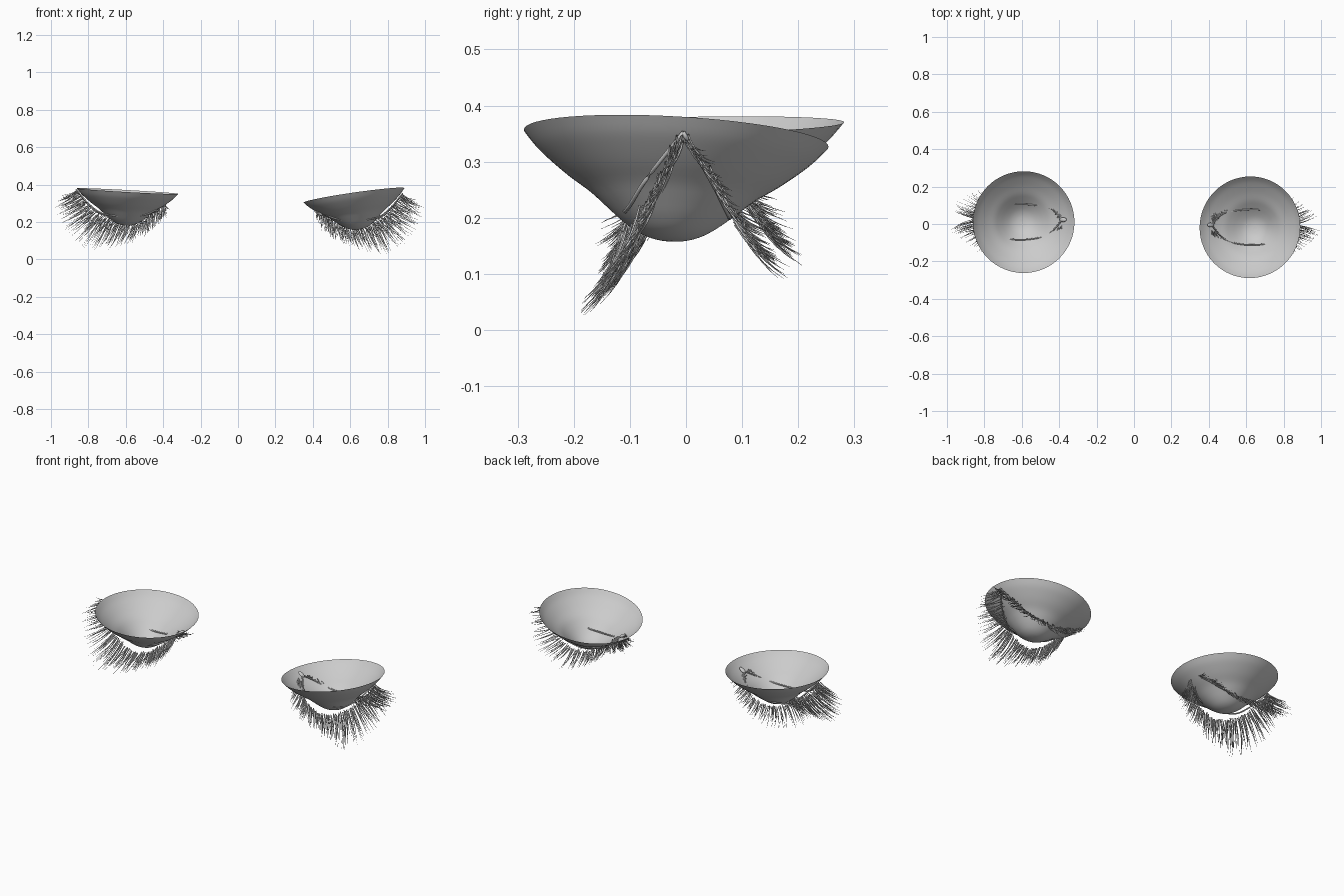
import bpy, bmesh, math, random
from mathutils import Vector, Matrix

if "Cube" in bpy.data.objects:
    bpy.data.objects.remove(bpy.data.objects["Cube"])

random.seed(4)


def spline(points, t):
    """Smooth interpolation through a list of points, t in 0..1."""
    p = [Vector(q) for q in points]
    n = len(p) - 1
    i = min(int(t * n), n - 1)
    u = t * n - i
    a, b, c, d = p[max(i - 1, 0)], p[i], p[i + 1], p[min(i + 2, n)]
    return 0.5 * (2 * b + (c - a) * u + (2 * a - 5 * b + 4 * c - d) * u * u
                  + (3 * b - a - 3 * c + d) * u ** 3)


def finish(bm, name, matrix=None):
    if matrix is not None:
        bm.transform(matrix)
        if matrix.determinant() < 0:
            bmesh.ops.reverse_faces(bm, faces=bm.faces[:])
    mesh = bpy.data.meshes.new(name)
    bm.to_mesh(mesh)
    bm.free()
    for f in mesh.polygons:
        f.use_smooth = True
    obj = bpy.data.objects.new(name, mesh)
    bpy.context.collection.objects.link(obj)
    return obj


def tube(bm, path, radii, sides):
    """Skin a path with rings of the given radii."""
    rings = []
    for i, p in enumerate(path):
        d = (path[min(i + 1, len(path) - 1)] - path[max(i - 1, 0)]).normalized()
        u = d.orthogonal().normalized()
        v = d.cross(u)
        rings.append([bm.verts.new(p + radii[i] * (u * math.cos(a) + v * math.sin(a)))
                      for a in (2 * math.pi * k / sides for k in range(sides))])
    for r, s in zip(rings, rings[1:]):
        for k in range(sides):
            j = (k + 1) % sides
            bm.faces.new((r[k], r[j], s[j], s[k]))
    bm.faces.new(rings[0][::-1])
    bm.faces.new(rings[-1])


# Eyeball front: lathed open shell with a cornea bulge at the bottom
PROFILE = [(0, 0, 0), (.03, 0, .003), (.06, 0, .014), (.09, 0, .034), (.12, 0, .059),
           (.15, 0, .084), (.19, 0, .111), (.225, 0, .138), (.25, 0, .16), (.272, 0, .185)]


def eyeball(name, centre, slope_x, slope_y):
    bm = bmesh.new()
    seg, rows = 64, 30
    pole = bm.verts.new((0, 0, -.185))
    prev = None
    for i in range(1, rows + 1):
        p = spline(PROFILE, i / rows)
        ring = [bm.verts.new((p.x * math.cos(a), p.x * math.sin(a), p.z - .185))
                for a in (2 * math.pi * k / seg for k in range(seg))]
        for k in range(seg):
            j = (k + 1) % seg
            if prev:
                bm.faces.new((prev[k], ring[k], ring[j], prev[j]))
            else:
                bm.faces.new((pole, ring[k], ring[j]))
        prev = ring
    bmesh.ops.reverse_faces(bm, faces=bm.faces[:])
    bmesh.ops.recalc_face_normals(bm, faces=bm.faces[:])
    normal = Vector((-slope_x, -slope_y, 1))
    rot = Vector((0, 0, 1)).rotation_difference(normal).to_matrix().to_4x4()
    finish(bm, name, Matrix.Translation(centre) @ rot)


eyeball("right_eyeball", (.62, -.0175, .342), .144, -.057)
eyeball("left_eyeball", (-.59, .01, .365), -.055, .02)

# Lash root and tip curves, outer corner to inner corner
UPPER_ROOT = [(.868, -.01, .345), (.80, -.055, .25), (.72, -.095, .185), (.62, -.115, .155),
              (.53, -.11, .175), (.465, -.085, .225), (.41, -.04, .28)]
UPPER_TIP = [(.975, -.04, .29), (.935, -.10, .15), (.80, -.185, .03), (.67, -.165, .05),
             (.55, -.155, .085), (.465, -.15, .14), (.41, -.14, .2)]
LOWER_ROOT = [(.868, 0, .345), (.80, .05, .265), (.72, .085, .205), (.63, .1, .185),
              (.54, .09, .195), (.47, .06, .24), (.415, 0, .285)]
LOWER_TIP = [(.975, .04, .31), (.92, .10, .21), (.81, .165, .125), (.65, .175, .105),
             (.53, .16, .135), (.455, .14, .19), (.40, .09, .25)]
# Wet lid edges lying on the eyeball
UPPER_EDGE = [(.87, -.005, .352), (.80, -.07, .27), (.73, -.1, .222), (.62, -.112, .208),
              (.52, -.1, .215), (.46, -.07, .24), (.405, -.005, .285)]
LOWER_EDGE = [(.87, -.005, .352), (.81, .04, .275), (.74, .068, .22), (.63, .078, .2),
              (.51, .068, .215), (.45, .045, .245), (.405, -.005, .285)]


def lashes(name, roots, tips, count, matrix):
    bm = bmesh.new()
    for i in range(count):
        t = min(max((i + random.uniform(-.4, .4)) / (count - 1), 0), 1)
        root = spline(roots, t) + Vector([random.gauss(0, .004) for _ in range(3)])
        t2 = min(max(t + random.gauss(0, .012), 0), 1)
        tip = spline(tips, t2) + Vector([random.gauss(0, .006) for _ in range(3)])
        tip = root.lerp(tip, random.uniform(.65, 1.06))
        span = tip - root
        # sag the middle downward so each lash curls out at its end
        mid = root.lerp(tip, .5) + Vector((0, -span.y * .22, -span.length * .08))
        n = 6
        path = [root * (1 - u) ** 2 + mid * 2 * u * (1 - u) + tip * u * u
                for u in (k / n for k in range(n + 1))]
        r = random.uniform(.0016, .0024)
        tube(bm, path, [r * (1 - .85 * (k / n) ** 2) for k in range(n + 1)], 4)
    finish(bm, name, matrix)


def lid_edge(name, points, matrix):
    bm = bmesh.new()
    n = 36
    path = [spline(points, k / n) for k in range(n + 1)]
    tube(bm, path, [.004] * (n + 1), 6)
    finish(bm, name, matrix)


def tear_corner(name, matrix):
    bm = bmesh.new()
    bmesh.ops.create_uvsphere(bm, u_segments=16, v_segments=8, radius=1)
    place = (Matrix.Translation((.4, -.005, .287)) @ Matrix.Rotation(.6, 4, 'Y')
             @ Matrix.Diagonal((.022, .012, .008, 1)))
    finish(bm, name, matrix @ place)


# Right side as drawn, left side mirrored with a small offset
SIDES = {
    "right": Matrix.Translation((.01, 0, 0)),
    "left": Matrix.Translation((.035, .028, .022)) @ Matrix.Diagonal((-1.035, 1, 1, 1)),
}
for side, m in SIDES.items():
    lashes(side + "_upper_lashes", UPPER_ROOT, UPPER_TIP, 170, m)
    lashes(side + "_lower_lashes", LOWER_ROOT, LOWER_TIP, 110, m)
    lid_edge(side + "_upper_lid_edge", UPPER_EDGE, m)
    lid_edge(side + "_lower_lid_edge", LOWER_EDGE, m)
    tear_corner(side + "_tear_corner", m)
